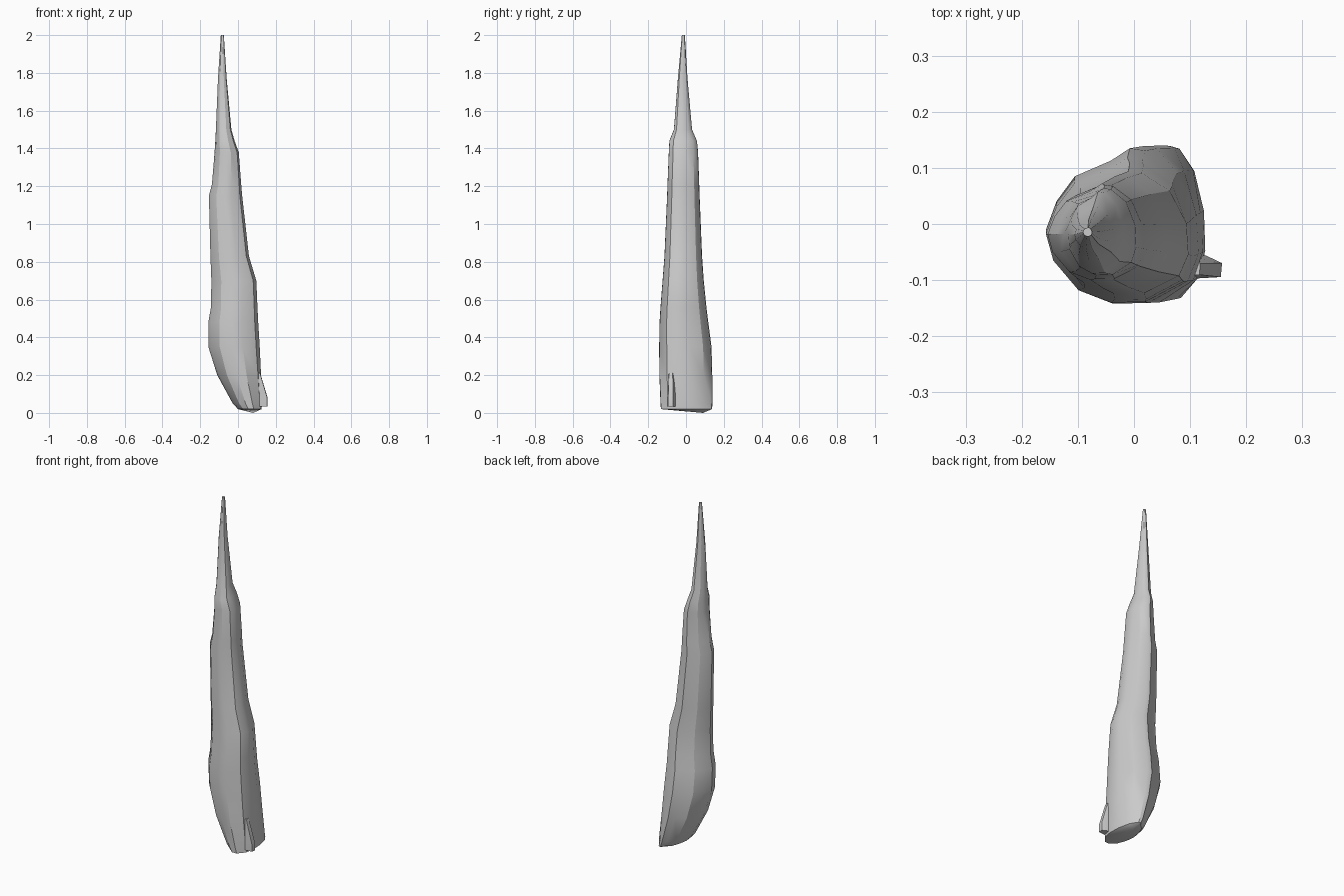
import bpy, bmesh

# Faceted outline of the rock seen from above, in the unit box -1..1
OUTLINE = [(-1, -.05), (-.86, .32), (-.62, .64), (-.15, .84), (.1, 1), (.3, .97),
           (.72, .68), (.97, .15), (1, -.36), (.86, -.71), (.34, -.99), (-.12, -1),
           (-.56, -.83), (-.9, -.42)]

# Height, then left / right / front / back extents at that height
RINGS = [
    (0.02, 0.00, 0.125, -0.133, 0.138),
    (0.05, -0.028, 0.127, -0.135, 0.14),
    (0.20, -0.11, 0.122, -0.141, 0.139),
    (0.35, -0.157, 0.115, -0.142, 0.135),
    (0.48, -0.157, 0.107, -0.14, 0.118),
    (0.56, -0.143, 0.103, -0.135, 0.108),
    (0.70, -0.141, 0.097, -0.124, 0.094),
    (0.83, -0.146, 0.058, -0.114, 0.085),
    (1.15, -0.154, 0.022, -0.10, 0.072),
    (1.21, -0.138, 0.017, -0.098, 0.07),
    (1.38, -0.124, 0.004, -0.091, 0.064),
    (1.44, -0.12, -0.018, -0.088, 0.058),
    (1.50, -0.117, -0.035, -0.064, 0.032),
    (1.77, -0.106, -0.06, -0.043, 0.008),
    (2.00, -0.091, -0.075, -0.022, -0.006),
]


def loft(name, rings, outline, low_point=None):
    bm = bmesh.new()
    loops = []
    for z, x0, x1, y0, y1 in rings:
        loops.append([bm.verts.new(((x0 + x1) / 2 + u * (x1 - x0) / 2,
                                    (y0 + y1) / 2 + v * (y1 - y0) / 2, z))
                      for u, v in outline])
    n = len(outline)
    for a, b in zip(loops, loops[1:]):
        for i in range(n):
            bm.faces.new((a[i], a[(i + 1) % n], b[(i + 1) % n], b[i]))
    bm.faces.new(loops[-1])
    if low_point:
        tip = bm.verts.new(low_point)
        for i in range(n):
            bm.faces.new((loops[0][i], loops[0][(i + 1) % n], tip))
    else:
        bm.faces.new(loops[0])
    bmesh.ops.recalc_face_normals(bm, faces=bm.faces)
    me = bpy.data.meshes.new(name)
    bm.to_mesh(me)
    bm.free()
    ob = bpy.data.objects.new(name, me)
    bpy.context.collection.objects.link(ob)
    bpy.ops.object.select_all(action='DESELECT')
    ob.select_set(True)
    bpy.context.view_layer.objects.active = ob
    bpy.ops.object.shade_smooth_by_angle(angle=0.5)
    return ob


# Main leaning spire with a broken, slightly pointed underside
loft("rock_spire", RINGS, OUTLINE, (0.08, 0.09, 0.0))

# Small shard flaring out of the right foot
SHARD = [(-1, -1), (.95, -.8), (1, .1), (.4, .6), (-1, 1)]
loft("foot_shard", [(0.035, 0.06, 0.157, -0.10, -0.045),
                    (0.08, 0.06, 0.157, -0.10, -0.045),
                    (0.21, 0.06, 0.118, -0.095, -0.05)], SHARD)
